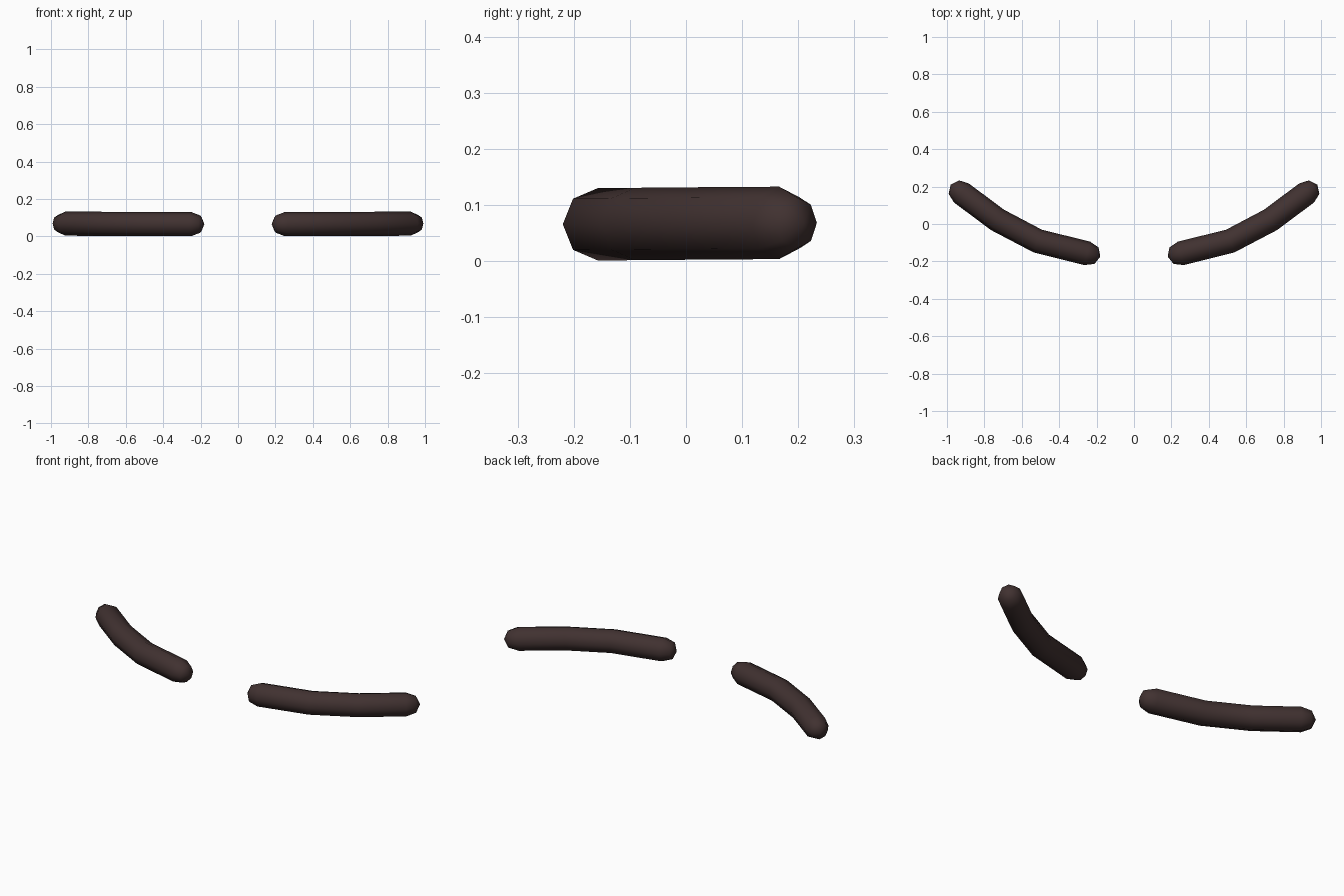
import bpy, bmesh, math
from mathutils import Vector

if "Cube" in bpy.data.objects:
    bpy.data.objects.remove(bpy.data.objects["Cube"])

SIDES = 8
RADIUS = 0.0645
# centre line of one bar, from inner end to outer end
PATH = [Vector(p) for p in ((0.25, -0.157, 0.0655), (0.515, -0.091, 0.066),
                            (0.73, 0.022, 0.067), (0.923, 0.166, 0.068))]
START = Vector((-0.97, -0.24, 0)).normalized()   # outward direction of inner end
END = Vector((0.79, 0.61, 0)).normalized()       # outward direction of outer end
CAP = 0.072                                      # length of rounded ends

brown = bpy.data.materials.new("dark brown")
brown.diffuse_color = (0.052, 0.031, 0.030, 1)
brown.use_nodes = True
brown.node_tree.nodes["Principled BSDF"].inputs["Base Color"].default_value = brown.diffuse_color


def rounded_bar(name, mirror):
    """Eight-sided bent tube with faceted domed ends."""
    c45 = math.cos(math.pi / 4)
    rings = [(PATH[0] + START * CAP * c45, -START, RADIUS * c45)]
    for i, p in enumerate(PATH):
        if i == 0:
            t = -START
        elif i == len(PATH) - 1:
            t = END
        else:
            t = ((p - PATH[i - 1]).normalized() + (PATH[i + 1] - p).normalized()).normalized()
        rings.append((p, t, RADIUS))
    rings.append((PATH[-1] + END * CAP * c45, END, RADIUS * c45))

    bm = bmesh.new()
    loops = []
    for centre, t, r in rings:
        side = Vector((-t.y, t.x, 0))
        up = Vector((0, 0, 1))
        loops.append([bm.verts.new(centre + (side * math.cos(a) + up * math.sin(a)) * r)
                      for a in (2 * math.pi * k / SIDES for k in range(SIDES))])
    # tube walls
    for a, b in zip(loops, loops[1:]):
        for k in range(SIDES):
            j = (k + 1) % SIDES
            bm.faces.new((a[k], a[j], b[j], b[k]))
    # dome tips
    for loop, tip in ((loops[0], PATH[0] + START * CAP), (loops[-1], PATH[-1] + END * CAP)):
        v = bm.verts.new(tip)
        for k in range(SIDES):
            bm.faces.new((loop[k], loop[(k + 1) % SIDES], v))
    if mirror:
        for v in bm.verts:
            v.co.x = -v.co.x
    bmesh.ops.recalc_face_normals(bm, faces=bm.faces[:])
    for f in bm.faces:
        f.smooth = True
    mesh = bpy.data.meshes.new(name)
    bm.to_mesh(mesh)
    bm.free()
    mesh.materials.append(brown)
    obj = bpy.data.objects.new(name, mesh)
    bpy.context.collection.objects.link(obj)
    return obj


rounded_bar("right_eyebrow", False)
rounded_bar("left_eyebrow", True)
